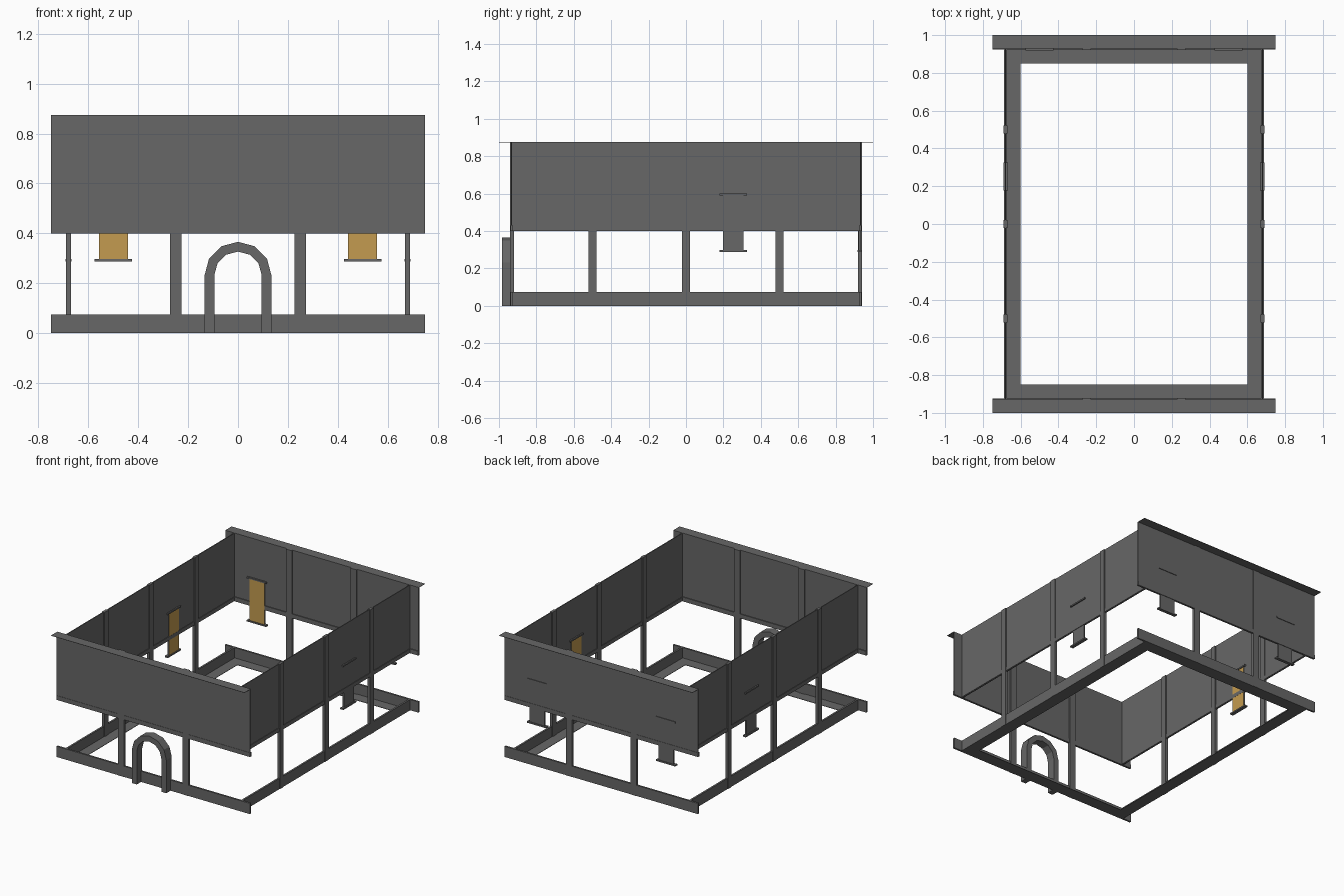
import bpy, bmesh, math

if "Cube" in bpy.data.objects:
    bpy.data.objects.remove(bpy.data.objects["Cube"])


def material(name, rgb):
    m = bpy.data.materials.new(name)
    m.diffuse_color = (*rgb, 1)
    m.use_nodes = True
    m.node_tree.nodes["Principled BSDF"].inputs["Base Color"].default_value = m.diffuse_color
    return m


GREY = material("dark_grey", (0.135, 0.135, 0.135))
YELLOW = material("warm_yellow", (0.55, 0.33, 0.08))


def finish(name, bm, mats=(GREY,)):
    me = bpy.data.meshes.new(name)
    bm.to_mesh(me)
    bm.free()
    for m in mats:
        me.materials.append(m)
    ob = bpy.data.objects.new(name, me)
    bpy.context.collection.objects.link(ob)
    return ob


def box(name, x, y, z, yellow_dir=None):
    """Box from ranges; faces towards yellow_dir become yellow."""
    bm = bmesh.new()
    bmesh.ops.create_cube(bm, size=1)
    for v in bm.verts:
        v.co = [r[0] if c < 0 else r[1] for c, r in zip(v.co, (x, y, z))]
    bmesh.ops.recalc_face_normals(bm, faces=bm.faces)
    if yellow_dir:
        for f in bm.faces:
            if sum(a * b for a, b in zip(f.normal, yellow_dir)) > 0.9:
                f.material_index = 1
        return finish(name, bm, (GREY, YELLOW))
    return finish(name, bm)


def span(s, a, b):
    return tuple(sorted((s * a, s * b)))


TOP = 0.875
for s in (-1, 1):
    end = "front" if s < 0 else "back"
    side = "left" if s < 0 else "right"

    # End walls run past the corners; side walls fit between them
    box(end + "_wall", (-.75, .75), span(s, .93, .936), (.40, TOP))
    box(side + "_wall", span(s, .677, .683), (-.932, .932), (.40, TOP))
    # Thin flange on top of each end wall
    box(end + "_top_flange", (-.75, .75), span(s, .93, 1.0), (TOP - .002, TOP))
    # Bands below the walls
    box(end + "_band", (-.75, .75), span(s, .924, .938), (.40, .43))
    box(side + "_band", span(s, .673, .687), (-.925, .925), (.403, .43))
    # Plinth boards
    box(end + "_plinth", (-.75, .75), span(s, .925, .938), (0, .075))
    box(side + "_plinth", span(s, .674, .687), (-.93, .93), (0, .075))
    # Flat footing ring
    box(end + "_footing", (-.687, .687), span(s, .85, .93), (0, .003))
    box(side + "_footing", span(s, .60, .68), (-.85, .85), (0, .003))

    # Posts
    for x in (-.25, .25):
        box(end + "_post", (x - .023, x + .023), span(s, .92, .94), (0, TOP))
    for y in (-.5, 0, .5):
        box(side + "_post", span(s, .67, .69), (y - .021, y + .021), (0, TOP))

    # Side windows: pane is yellow towards the room
    box(side + "_window_pane", span(s, .6735, .684), (.197, .308), (.297, .595), (-s, 0, 0))
    for z in (.288, .590):
        box(side + "_window_ledge", span(s, .668, .692), (.178, .325), (z, z + .01))

    # Back windows
    x = s * .5
    box("back_window_pane", (x - .058, x + .058), (.9235, .935), (.297, .595), (0, -1, 0))
    for z in (.288, .590):
        box("back_window_ledge", (x - .075, x + .075), (.918, .9405), (z, z + .01))

# Door arch: straight legs and a six-sided half ring
SPRING = .232


def arch_line(r):
    pts = [(r * math.cos(math.radians(a)), SPRING + r * math.sin(math.radians(a)))
           for a in range(0, 181, 30)]
    return [(r, 0)] + pts + [(-r, 0)]


bm = bmesh.new()
outer, inner = ([bm.verts.new((px, -.985, pz)) for px, pz in arch_line(r)]
                for r in (.134, .095))
faces = [bm.faces.new((outer[i], outer[i + 1], inner[i + 1], inner[i]))
         for i in range(len(outer) - 1)]
ext = bmesh.ops.extrude_face_region(bm, geom=faces, use_keep_orig=True)
for v in ext["geom"]:
    if isinstance(v, bmesh.types.BMVert):
        v.co.y = -.925
bmesh.ops.recalc_face_normals(bm, faces=bm.faces)
finish("door_arch", bm)
